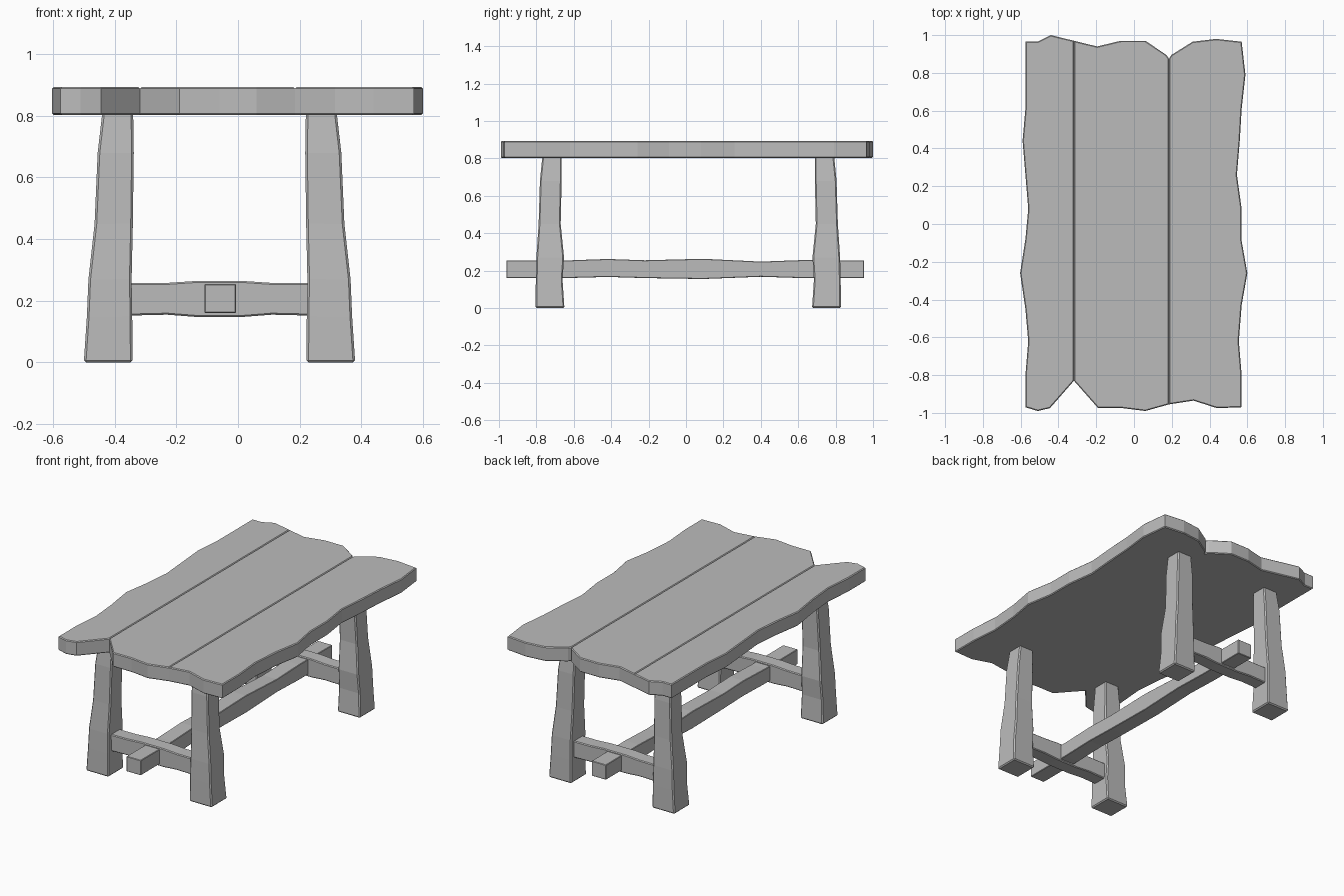
import bpy, bmesh

cube = bpy.data.objects.get("Cube")
if cube:
    bpy.data.objects.remove(cube, do_unlink=True)

grey = bpy.data.materials.new("plain grey")
grey.use_nodes = True
GREY = (0.5, 0.5, 0.5, 1)
grey.diffuse_color = GREY
grey.node_tree.nodes["Principled BSDF"].inputs["Base Color"].default_value = GREY

CENTRE_X, CENTRE_Y = -0.06, 0.012
TABLE_LOW, TABLE_TOP = 0.803, 0.893


def finish(name, bm):
    """Turn a bmesh into a flat shaded object."""
    bmesh.ops.recalc_face_normals(bm, faces=bm.faces)
    mesh = bpy.data.meshes.new(name)
    bm.to_mesh(mesh)
    bm.free()
    mesh.materials.append(grey)
    obj = bpy.data.objects.new(name, mesh)
    bpy.context.collection.objects.link(obj)
    return obj


def chamfer(bm, edges, width):
    bmesh.ops.bevel(bm, geom=edges, offset=width, segments=1,
                    affect='EDGES', clamp_overlap=True)


def loft(name, rings, width=0.007):
    """Skin four-cornered rings into a hewn beam with chamfered corners."""
    bm = bmesh.new()
    loops = [[bm.verts.new(p) for p in ring] for ring in rings]
    for a, b in zip(loops, loops[1:]):
        for i in range(4):
            j = (i + 1) % 4
            bm.faces.new((a[i], a[j], b[j], b[i]))
    bm.faces.new(loops[0])
    bm.faces.new(loops[-1])
    bmesh.ops.recalc_face_normals(bm, faces=bm.faces)
    sharp = [e for e in bm.edges if e.calc_face_angle(0) > 0.8]
    chamfer(bm, sharp, width)
    return finish(name, bm)


def plank(name, outline, seams):
    """Extrude an outline; seams stay closed below and chamfered on top."""
    bm = bmesh.new()
    base = bm.faces.new([bm.verts.new((x, y, TABLE_LOW)) for x, y in outline])
    up = bmesh.ops.extrude_face_region(bm, geom=[base], use_keep_orig=True)
    for v in up["geom"]:
        if isinstance(v, bmesh.types.BMVert):
            v.co.z = TABLE_TOP
    bmesh.ops.recalc_face_normals(bm, faces=bm.faces)

    def on_seam(e):
        return any(all(abs(v.co.x - s) < 0.001 for v in e.verts) for s in seams)

    def level(e):
        return abs(e.verts[0].co.z - e.verts[1].co.z) < 0.001

    edges = [e for e in bm.edges
             if level(e) and not (on_seam(e) and e.verts[0].co.z < TABLE_TOP - 0.01)]
    chamfer(bm, edges, 0.005)
    return finish(name, bm)


# Table top: wavy long edges, uneven plank ends
right_edge = [(-0.575, 0.965), (-0.575, 0.61), (-0.59, 0.44), (-0.575, 0.26),
              (-0.56, 0.08), (-0.575, -0.08), (-0.603, -0.26), (-0.575, -0.45),
              (-0.56, -0.62), (-0.575, -0.8), (-0.575, -0.97)]
left_edge = [(0.57, -0.97), (0.57, -0.8), (0.555, -0.62), (0.57, -0.43),
             (0.6, -0.26), (0.57, -0.09), (0.57, 0.08), (0.545, 0.26),
             (0.56, 0.44), (0.57, 0.61), (0.59, 0.79), (0.57, 0.965)]
SEAM_A, SEAM_B = -0.318, 0.185
plank("right_plank", right_edge + [
    (-0.51, -0.99), (-0.445, -0.975), (SEAM_A, -0.83),
    (SEAM_A, 0.97), (-0.44, 1.0), (-0.51, 0.965)], [SEAM_A])
plank("middle_plank", [
    (SEAM_A, -0.83), (-0.19, -0.975), (-0.06, -0.975), (0.06, -0.99),
    (SEAM_B, -0.955), (SEAM_B, 0.875), (0.172, 0.895), (0.06, 0.97),
    (-0.07, 0.97), (-0.195, 0.94), (SEAM_A, 0.97)], [SEAM_A, SEAM_B])
plank("left_plank", left_edge + [
    (0.435, 0.98), (0.31, 0.965), (0.198, 0.895), (SEAM_B, 0.875),
    (SEAM_B, -0.955), (0.315, -0.935), (0.44, -0.975)], [SEAM_B])

# Legs: height, inner x, outer x, inner y, outer y from the frame centre
leg_shape = [(0, 0.282, 0.44, 0.662, 0.817), (0.15, 0.283, 0.43, 0.672, 0.815),
             (0.27, 0.285, 0.425, 0.664, 0.812), (0.45, 0.281, 0.405, 0.682, 0.8),
             (0.68, 0.278, 0.395, 0.677, 0.793), (0.81, 0.28, 0.38, 0.677, 0.78)]
for side, sx in (("right", -1), ("left", 1)):
    for end, sy in (("front", -1), ("back", 1)):
        loft(f"{end}_{side}_leg", [
            [(CENTRE_X + sx * x, CENTRE_Y + sy * y, z)
             for x, y in ((xi, yi), (xo, yi), (xo, yo), (xi, yo))]
            for z, xi, xo, yi, yo in leg_shape])

# Cross rails between each pair of legs, swelling in the middle
rail_shape = [(-0.3, 0.152, 0.257), (-0.17, 0.155, 0.258), (-0.08, 0.148, 0.264),
              (0.08, 0.148, 0.264), (0.17, 0.155, 0.258), (0.3, 0.152, 0.257)]
for end, sy in (("front", -1), ("back", 1)):
    y0, y1 = CENTRE_Y + sy * 0.695, CENTRE_Y + sy * 0.785
    loft(f"{end}_cross_rail", [
        [(CENTRE_X + x, y0, lo), (CENTRE_X + x, y1, lo),
         (CENTRE_X + x, y1, hi), (CENTRE_X + x, y0, hi)]
        for x, lo, hi in rail_shape], 0.005)

# Long stretcher running through both cross rails
stretcher_shape = [(-0.96, 0.16, 0.255), (-0.64, 0.16, 0.254), (-0.42, 0.166, 0.262),
                   (-0.22, 0.16, 0.255), (0.09, 0.155, 0.263), (0.4, 0.167, 0.248),
                   (0.62, 0.16, 0.256), (0.953, 0.16, 0.254)]
loft("long_stretcher", [
    [(CENTRE_X - 0.048, y, lo), (CENTRE_X + 0.053, y, lo),
     (CENTRE_X + 0.053, y, hi), (CENTRE_X - 0.048, y, hi)]
    for y, lo, hi in stretcher_shape], 0.003)
